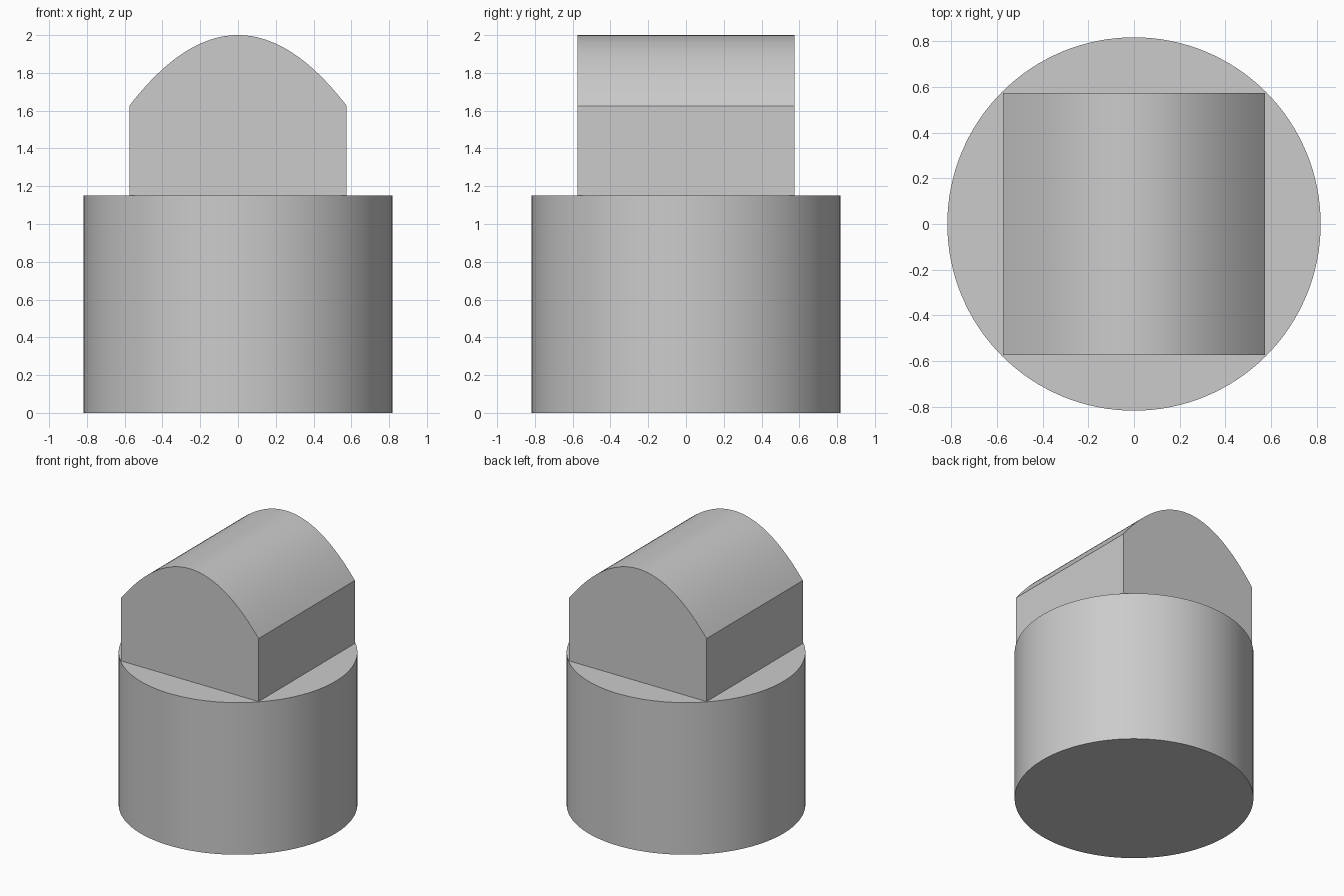
import bpy, bmesh

cube = bpy.data.objects.get("Cube")
if cube:
    bpy.data.objects.remove(cube, do_unlink=True)

RADIUS, DRUM_TOP = 0.818, 1.15
HALF, SPRING, APEX = 0.575, 1.626, 2.0
STEPS = 48

# Single plain grey
grey = bpy.data.materials.new("plain grey")
grey.use_nodes = True
colour = (0.6, 0.6, 0.6, 1)
grey.diffuse_color = colour
grey.node_tree.nodes["Principled BSDF"].inputs["Base Color"].default_value = colour


def finish(obj):
    obj.data.materials.append(grey)
    bpy.ops.object.select_all(action="DESELECT")
    obj.select_set(True)
    bpy.context.view_layer.objects.active = obj
    bpy.ops.object.shade_smooth_by_angle()


# Round drum base
bpy.ops.mesh.primitive_cylinder_add(vertices=128, radius=RADIUS, depth=DRUM_TOP,
                                    location=(0, 0, DRUM_TOP / 2))
drum = bpy.context.object
drum.name = "drum_base"
finish(drum)

# Square block with a parabolic vaulted top, extruded front to back
profile = [(-HALF, DRUM_TOP), (HALF, DRUM_TOP)]
for i in range(STEPS + 1):
    t = 1 - 2 * i / STEPS
    profile.append((HALF * t, APEX - (APEX - SPRING) * t * t))

bm = bmesh.new()
front = bm.faces.new([bm.verts.new((x, -HALF, z)) for x, z in profile])
sweep = bmesh.ops.extrude_face_region(bm, geom=[front], use_keep_orig=True)
moved = [v for v in sweep["geom"] if isinstance(v, bmesh.types.BMVert)]
bmesh.ops.translate(bm, verts=moved, vec=(0, 2 * HALF, 0))
bmesh.ops.recalc_face_normals(bm, faces=bm.faces)
mesh = bpy.data.meshes.new("vaulted_block")
bm.to_mesh(mesh)
bm.free()
block = bpy.data.objects.new("vaulted_block", mesh)
bpy.context.collection.objects.link(block)
finish(block)
